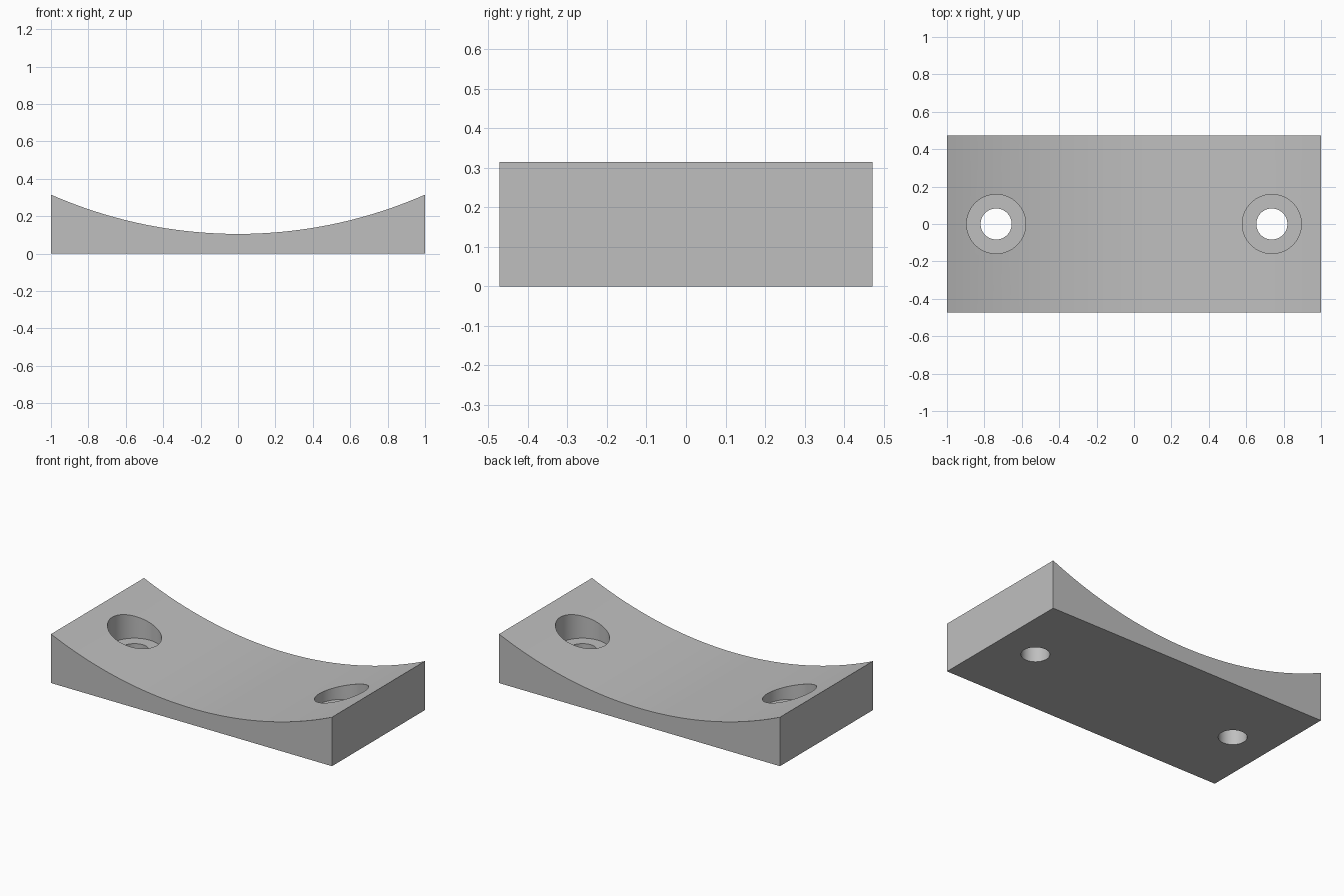
import bpy, bmesh, math

cube = bpy.data.objects.get("Cube")
if cube:
    bpy.data.objects.remove(cube, do_unlink=True)

HALF_LENGTH, HALF_DEPTH = 1.0, 0.4725
EDGE_HEIGHT, MID_HEIGHT = 0.315, 0.105
HOLE_X = 0.737
SEGMENTS = 64

grey = bpy.data.materials.new("plain grey")
grey.use_nodes = True
colour = (0.52, 0.52, 0.52, 1)
grey.diffuse_color = colour
grey.node_tree.nodes["Principled BSDF"].inputs["Base Color"].default_value = colour

# Saddle block: flat base with a concave circular arc on top, extruded in depth
sagitta = EDGE_HEIGHT - MID_HEIGHT
radius = (HALF_LENGTH ** 2 + sagitta ** 2) / (2 * sagitta)
sweep = math.asin(HALF_LENGTH / radius)
profile = [(-HALF_LENGTH, 0), (HALF_LENGTH, 0)]
for i in range(SEGMENTS + 1):
    a = sweep * (1 - 2 * i / SEGMENTS)
    profile.append((radius * math.sin(a), MID_HEIGHT + radius * (1 - math.cos(a))))

bm = bmesh.new()
front = bm.faces.new([bm.verts.new((x, -HALF_DEPTH, z)) for x, z in profile])
extruded = bmesh.ops.extrude_face_region(bm, geom=[front], use_keep_orig=True)["geom"]
back_verts = [v for v in extruded if isinstance(v, bmesh.types.BMVert)]
bmesh.ops.translate(bm, verts=back_verts, vec=(0, 2 * HALF_DEPTH, 0))
bmesh.ops.recalc_face_normals(bm, faces=bm.faces)
mesh = bpy.data.meshes.new("saddle_block")
bm.to_mesh(mesh)
bm.free()
mesh.materials.append(grey)
block = bpy.data.objects.new("saddle_block", mesh)
bpy.context.collection.objects.link(block)


def bore(x, hole_radius, bottom, top):
    """Cut a vertical round hole through the block."""
    bpy.ops.mesh.primitive_cylinder_add(vertices=64, radius=hole_radius, depth=top - bottom,
                                        location=(x, 0, (top + bottom) / 2))
    cutter = bpy.context.object
    cutter.name = "hole_cutter"
    cutter.hide_render = True
    cutter.data.materials.append(grey)
    cut = block.modifiers.new("bore", "BOOLEAN")
    cut.operation, cut.solver, cut.object = "DIFFERENCE", "EXACT", cutter
    bpy.context.view_layer.objects.active = block
    bpy.ops.object.modifier_apply(modifier=cut.name)
    bpy.data.objects.remove(cutter, do_unlink=True)


# Counterbored screw holes on both sides
for side in (-1, 1):
    bore(side * HOLE_X, 0.158, MID_HEIGHT, 0.5)
    bore(side * HOLE_X, 0.083, -0.1, 0.5)

bpy.ops.object.select_all(action="DESELECT")
block.select_set(True)
bpy.context.view_layer.objects.active = block
bpy.ops.object.shade_smooth_by_angle(angle=math.radians(30))
